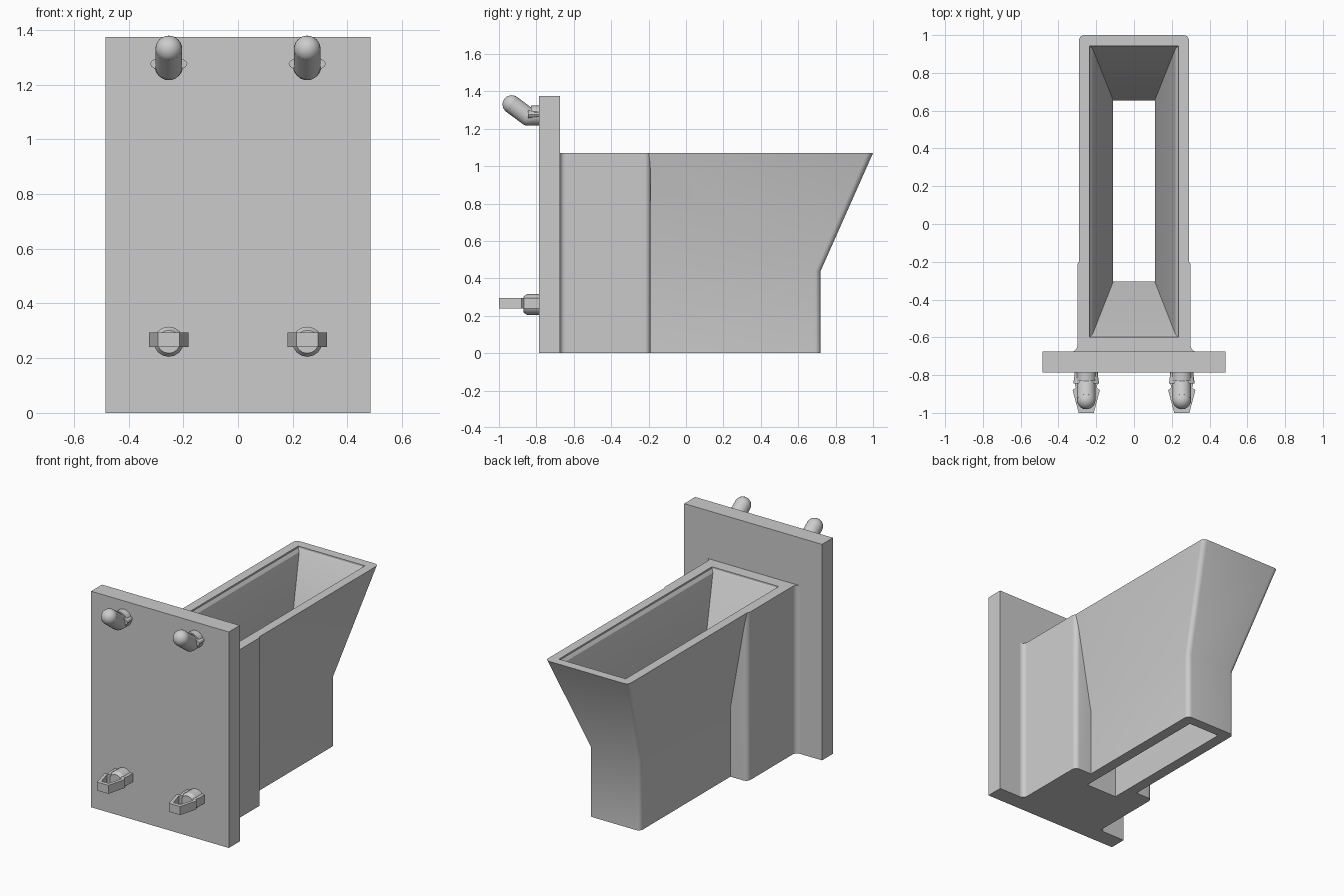
import bpy, bmesh
from math import sin, cos, pi, radians
from mathutils import Vector, Matrix

if "Cube" in bpy.data.objects:
    bpy.data.objects.remove(bpy.data.objects["Cube"])


def finish(name, bm, smooth=True):
    bmesh.ops.recalc_face_normals(bm, faces=bm.faces)
    me = bpy.data.meshes.new(name)
    bm.to_mesh(me)
    bm.free()
    ob = bpy.data.objects.new(name, me)
    bpy.context.collection.objects.link(ob)
    if smooth:
        smooth_edges(ob)
    return ob


def smooth_edges(ob):
    bpy.ops.object.select_all(action='DESELECT')
    ob.select_set(True)
    bpy.context.view_layer.objects.active = ob
    bpy.ops.object.shade_smooth_by_angle(angle=radians(25))


def loft(bm, rings):
    """Closed solid through rings of equal point count."""
    loops = [[bm.verts.new(p) for p in r] for r in rings]
    n = len(loops[0])
    for a, b in zip(loops, loops[1:]):
        for i in range(n):
            j = (i + 1) % n
            bm.faces.new((a[i], a[j], b[j], b[i]))
    bm.faces.new(loops[0][::-1])
    bm.faces.new(loops[-1])


def prism(bm, outline, z0, z1):
    loft(bm, [[(x, y, z) for x, y in outline] for z in (z0, z1)])


def arc(cx, cy, r, a0, a1, n=6):
    return [(cx + r * cos(radians(a0 + (a1 - a0) * i / n)),
             cy + r * sin(radians(a0 + (a1 - a0) * i / n))) for i in range(n + 1)]


def rounded(hx, y0, y1, z, r):
    pts = (arc(hx - r, y1 - r, r, 0, 90) + arc(r - hx, y1 - r, r, 90, 180)
           + arc(r - hx, y0 + r, r, 180, 270) + arc(hx - r, y0 + r, r, 270, 360))
    return [(x, y, z) for x, y in pts]


def rect(hx, y0, y1, z):
    return [(-hx, y0, z), (hx, y0, z), (hx, y1, z), (-hx, y1, z)]


def rod(bm, a, b, r, seg=24):
    a, b = Vector(a), Vector(b)
    rot = (b - a).to_track_quat('Z', 'Y').to_matrix().to_4x4()
    bmesh.ops.create_cone(bm, cap_ends=True, segments=seg, radius1=r, radius2=r,
                          depth=(b - a).length,
                          matrix=Matrix.Translation((a + b) / 2) @ rot)


def ball(bm, c, r):
    bmesh.ops.create_uvsphere(bm, u_segments=24, v_segments=12, radius=r,
                              matrix=Matrix.Translation(c))


def boolean(ob, tool, op):
    m = ob.modifiers.new(op, 'BOOLEAN')
    m.object, m.operation, m.solver = tool, op, 'EXACT'
    bpy.context.view_layer.objects.active = ob
    bpy.ops.object.modifier_apply(modifier=m.name)
    bpy.data.objects.remove(tool)


# Flat mounting plate
bm = bmesh.new()
loft(bm, [rect(0.485, -0.785, -0.675, z) for z in (0, 1.375)])
finish("back_plate", bm, False)

# Neck block with fillets at the plate and rounded outer corners
half = [(0.33, -0.675)] + arc(0.33, -0.645, 0.03, 270, 180)[1:] + arc(0.27, -0.22, 0.03, 0, 90)
bm = bmesh.new()
prism(bm, half + [(-x, y) for x, y in reversed(half)], 0, 1.07)
body = finish("hopper_body", bm, False)

# Flared chute joined to the neck
bm = bmesh.new()
loft(bm, [rounded(0.18, -0.5, 0.72, 0, 0.03), rounded(0.18, -0.5, 0.72, 0.44, 0.03),
          rounded(0.292, -0.5, 1.0, 1.07, 0.03)])
boolean(body, finish("chute", bm, False), 'UNION')

# Funnel-shaped through hole with a small lip at the top
bm = bmesh.new()
loft(bm, [rect(0.11, -0.305, 0.655, -0.05), rect(0.11, -0.305, 0.655, 0.44),
          rect(0.22, -0.585, 0.93, 1.04), rect(0.235, -0.597, 0.942, 1.06),
          rect(0.235, -0.597, 0.942, 1.12)])
boolean(body, finish("funnel_hole", bm, False), 'DIFFERENCE')
smooth_edges(body)

for side, x in (("left", -0.253), ("right", 0.253)):
    # Bent upper hook with round tip
    bm = bmesh.new()
    elbow, tip = (x, -0.845, 1.265), (x, -0.932, 1.33)
    rod(bm, (x, -0.78, 1.27), (x, -0.83, 1.27), 0.053)
    rod(bm, (x, -0.78, 1.265), elbow, 0.049)
    rod(bm, elbow, tip, 0.049)
    ball(bm, elbow, 0.049)
    ball(bm, tip, 0.049)
    finish("upper_hook_" + side, bm)

    # Oval side nubs that grip the hook's hole
    bm = bmesh.new()
    bmesh.ops.create_cone(bm, cap_ends=True, segments=16, radius1=0.06, radius2=0.068, depth=0.06,
                          matrix=Matrix.Translation((x, -0.815, 1.276))
                          @ Matrix.Diagonal((1, 1, 0.4, 1)) @ Matrix.Rotation(pi / 2, 4, 'X'))
    finish("hook_nub_" + side, bm)

    # Lower snap clip: collar
    bm = bmesh.new()
    rod(bm, (x, -0.78, 0.26), (x, -0.85, 0.26), 0.055, 16)
    bmesh.ops.create_cone(bm, cap_ends=True, segments=16, radius1=0.055, radius2=0.042, depth=0.02,
                          matrix=Matrix.Translation((x, -0.86, 0.26))
                          @ Matrix.Rotation(pi / 2, 4, 'X'))
    finish("clip_collar_" + side, bm)

    # Lower snap clip: open arrow-shaped loop
    outer = [(0.062, -0.785), (0.062, -0.84), (0.055, -0.865), (0.072, -0.88), (0.04, -1.0)]
    inner = [(0.03, -0.785), (0.03, -0.84), (0.035, -0.865), (0.05, -0.885), (0.025, -0.975)]
    bm = bmesh.new()
    strip = [outer + [(-a, b) for a, b in reversed(outer)],
             inner + [(-a, b) for a, b in reversed(inner)]]
    prism(bm, [(x + a, b) for a, b in strip[0] + strip[1][::-1]], 0.24, 0.294)
    finish("clip_loop_" + side, bm, False)
